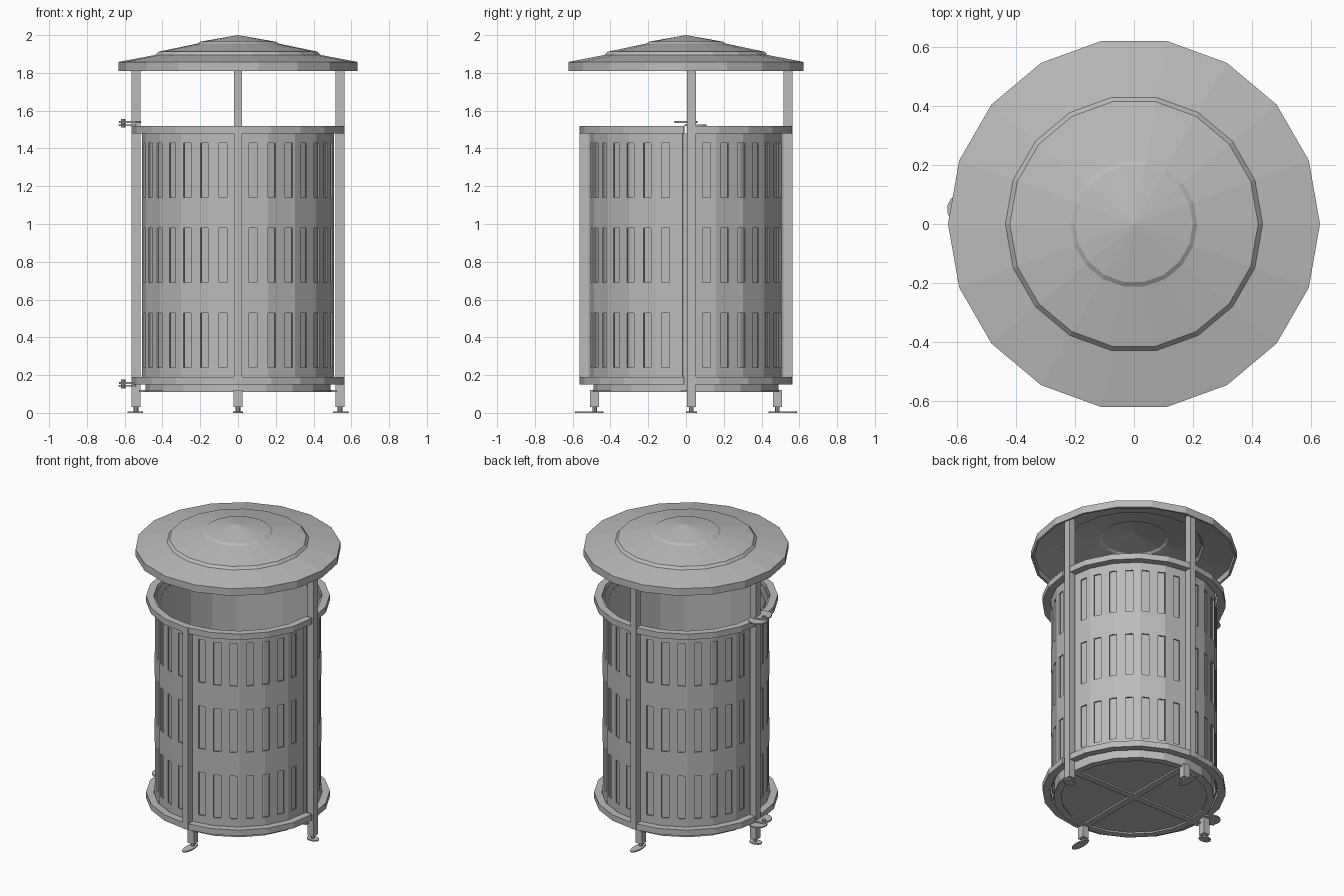
import bpy, bmesh, math
from mathutils import Matrix, Vector

cube = bpy.data.objects.get("Cube")
if cube:
    bpy.data.objects.remove(cube)

metal = bpy.data.materials.new("grey_metal")
metal.use_nodes = True
GREY = (0.5, 0.5, 0.5, 1)
metal.diffuse_color = GREY
metal.node_tree.nodes["Principled BSDF"].inputs["Base Color"].default_value = GREY


def finish(name, bm):
    bmesh.ops.remove_doubles(bm, verts=bm.verts, dist=0.0002)
    bmesh.ops.recalc_face_normals(bm, faces=bm.faces)
    mesh = bpy.data.meshes.new(name)
    bm.to_mesh(mesh)
    bm.free()
    mesh.materials.append(metal)
    ob = bpy.data.objects.new(name, mesh)
    bpy.context.collection.objects.link(ob)
    return ob


def point(r, angle, z, sides):
    """Point on a regular polygon whose corners start at angle 0."""
    step = 360 / sides
    off = angle % step - step / 2
    r *= math.cos(math.radians(step / 2)) / math.cos(math.radians(off))
    a = math.radians(angle)
    return Vector((r * math.cos(a), r * math.sin(a), z))


def corners(start, end, sides):
    step = 360 / sides
    inner = [i * step for i in range(sides + 1) if start < i * step < end]
    return [start] + inner + [end]


def lathe(name, profile, sides=20, start=0, end=360, closed=True):
    bm = bmesh.new()
    loops = [[bm.verts.new(point(r, a, z, sides)) for r, z in profile]
             for a in corners(start, end, sides)]
    n = len(profile)
    for a, b in zip(loops, loops[1:]):
        for i in range(n if closed else n - 1):
            j = (i + 1) % n
            if profile[i][0] or profile[j][0]:
                bm.faces.new((a[i], b[i], b[j], a[j]))
    if end - start < 360:
        bm.faces.new(loops[0])
        bm.faces.new(loops[-1])
    bmesh.ops.remove_doubles(bm, verts=bm.verts, dist=0.0002)
    bmesh.ops.dissolve_degenerate(bm, edges=bm.edges, dist=0.0001)
    return finish(name, bm)


def box(name, x, y, z, sx, sy, top):
    bm = bmesh.new()
    bmesh.ops.create_cube(bm, size=1, matrix=Matrix.Translation((x, y, (z + top) / 2))
                          @ Matrix.Diagonal((sx, sy, top - z, 1)))
    return finish(name, bm)


def disc(name, x, y, z, rx, ry, top, sides=14):
    bm = bmesh.new()
    bmesh.ops.create_cone(bm, cap_ends=True, segments=sides, radius1=1, radius2=1, depth=1,
                          matrix=Matrix.Translation((x, y, (z + top) / 2))
                          @ Matrix.Diagonal((rx, ry, top - z, 1)))
    return finish(name, bm)


# Stepped conical roof, a thin shell
outer = [(0.632, 1.81), (0.632, 1.858), (0.437, 1.895), (0.422, 1.912),
         (0.215, 1.955), (0.2, 1.965), (0, 2.0)]
inner = [(0, 1.99), (0.2, 1.955), (0.212, 1.945), (0.416, 1.902),
         (0.43, 1.886), (0.618, 1.85), (0.618, 1.81)]
lathe("roof", outer + inner, sides=18)

# Inner bucket
lathe("bucket", [(0, 0.12), (0.49, 0.12), (0.49, 1.48), (0.482, 1.48), (0.482, 0.13), (0, 0.13)])

# Hoops: front half belongs to the door, rear half is fixed
for label, low in (("lower", 0.15), ("upper", 1.48)):
    section = [(0.518, low), (0.565, low), (0.565, low + 0.04), (0.518, low + 0.04)]
    lathe(label + "_door_hoop", section, start=181, end=359)
    lathe(label + "_rear_hoop", section, start=1, end=179)

# Slotted panels, one per quadrant
SLOT_ROWS = [(0.24, 0.53), (0.69, 0.98), (1.14, 1.43)]
slots = [(9 + 11.45 * k - 2.5, 9 + 11.45 * k + 2.5) for k in range(7)]


def inside(value, spans):
    return any(a < value < b for a, b in spans)


def panel(name, to_angle):
    cols = sorted({v for s in slots for v in s} | {1, 18, 36, 54, 72, 88})
    rows = [0.17] + [v for s in SLOT_ROWS for v in s] + [1.5]
    bm = bmesh.new()
    grid = [[bm.verts.new(point(0.512, to_angle(c), z, 20)) for z in rows] for c in cols]
    for i in range(len(cols) - 1):
        for j in range(len(rows) - 1):
            hole = (inside((cols[i] + cols[i + 1]) / 2, slots)
                    and inside((rows[j] + rows[j + 1]) / 2, SLOT_ROWS))
            if not hole:
                bm.faces.new((grid[i][j], grid[i + 1][j], grid[i + 1][j + 1], grid[i][j + 1]))
    bmesh.ops.recalc_face_normals(bm, faces=bm.faces)
    face = next(iter(bm.faces))
    c = face.calc_center_median()
    if face.normal.dot(Vector((c.x, c.y, 0))) < 0:
        bmesh.ops.reverse_faces(bm, faces=bm.faces)
    bmesh.ops.solidify(bm, geom=bm.faces[:], thickness=0.008)
    finish(name, bm)


panel("front_left_panel", lambda c: 270 + c)
panel("front_right_panel", lambda c: 270 - c)
panel("back_left_panel", lambda c: 90 - c)
panel("back_right_panel", lambda c: 90 + c)

# Posts: three reach the roof, the front one belongs to the door
box("front_post", 0, -0.54, 0.15, 0.042, 0.05, 1.52)
box("back_post", 0, 0.54, 0.15, 0.042, 0.048, 1.865)
for side, s in (("left", 1), ("right", -1)):
    box(side + "_post", s * 0.54, 0.029, 0.03, 0.046, 0.048, 1.865)

# Legs and feet
for side, s in (("front", -1), ("back", 1)):
    box(side + "_leg", 0, s * 0.484, 0.03, 0.046, 0.046, 0.12)
    disc(side + "_foot_stem", 0, s * 0.484, 0.005, 0.012, 0.012, 0.03, 8)
    disc(side + "_foot", 0, s * 0.513, 0, 0.028, 0.075, 0.008)
for side, s in (("left", 1), ("right", -1)):
    disc(side + "_foot_stem", s * 0.54, 0.029, 0.005, 0.012, 0.012, 0.03, 8)
    disc(side + "_foot", s * 0.543, 0.029, 0, 0.042, 0.03, 0.008)

# Frame under the floor
box("floor_bar_across", 0, 0, 0.11, 1.05, 0.045, 0.121)
box("floor_bar_along", 0, 0, 0.11, 0.045, 0.98, 0.121)
lathe("floor_rim", [(0.45, 0.11), (0.495, 0.11), (0.495, 0.121), (0.45, 0.121)])

# Door hinges on the right post
for label, z in (("lower", 0.148), ("upper", 1.528)):
    disc(label + "_hinge_post_plate", -0.575, 0.05, z - 0.008, 0.06, 0.058, z)
    disc(label + "_hinge_door_plate", -0.572, 0.0, z + 0.006, 0.06, 0.06, z + 0.016)
    disc(label + "_hinge_pin", -0.607, 0.03, z - 0.018, 0.012, 0.012, z + 0.028, 10)
